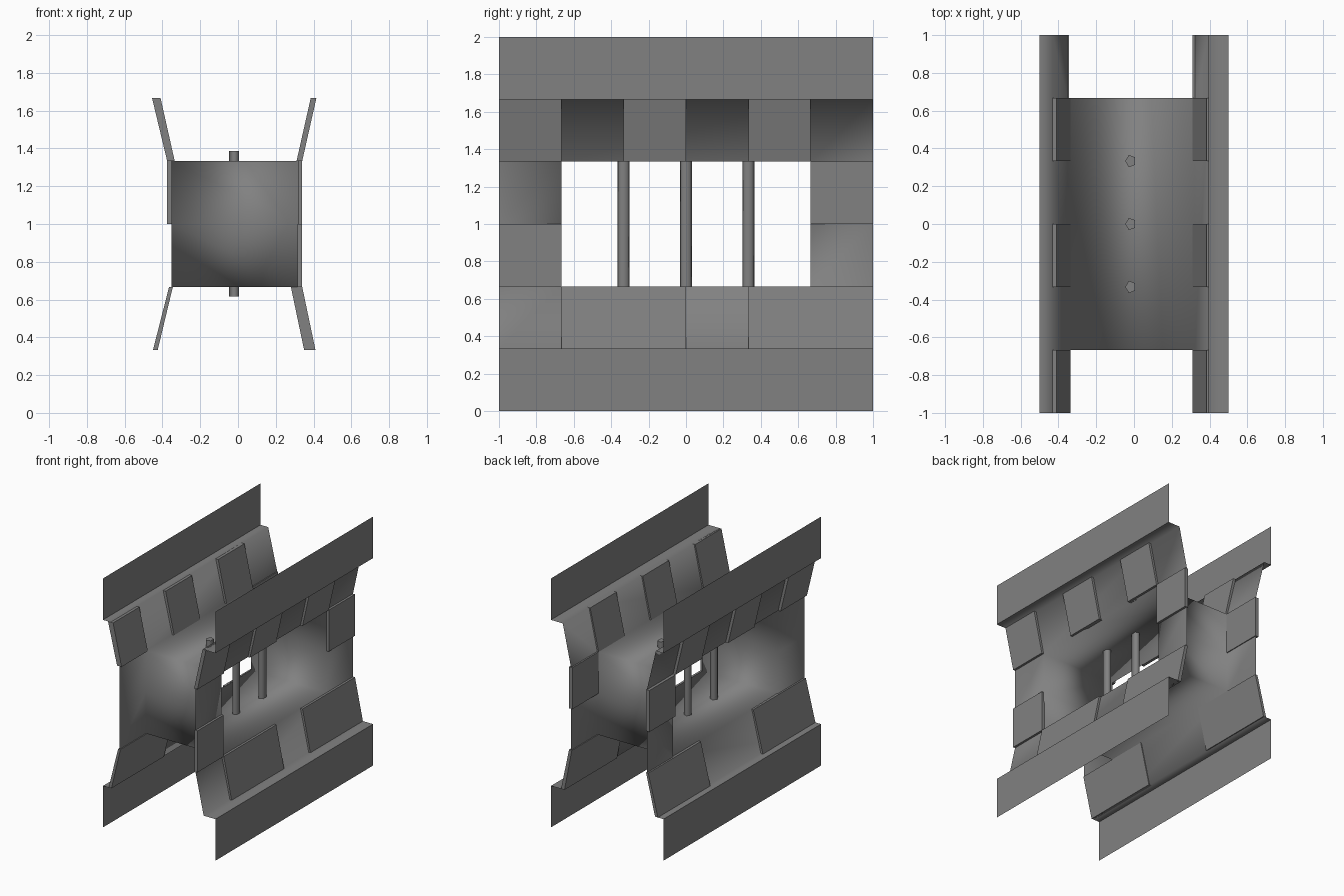
import bpy, bmesh

if "Cube" in bpy.data.objects:
    bpy.data.objects.remove(bpy.data.objects["Cube"])

T = 1 / 3  # grid step of the stone pattern

# Dark grey for all parts
grey = bpy.data.materials.new("dark_grey")
grey.diffuse_color = (.22, .22, .22, 1)
grey.use_nodes = True
grey.node_tree.nodes["Principled BSDF"].inputs["Base Color"].default_value = grey.diffuse_color


def finish(name, bm, smooth=False):
    bmesh.ops.recalc_face_normals(bm, faces=bm.faces)
    for f in bm.faces:
        f.smooth = smooth
    me = bpy.data.meshes.new(name)
    bm.to_mesh(me)
    bm.free()
    me.materials.append(grey)
    ob = bpy.data.objects.new(name, me)
    bpy.context.collection.objects.link(ob)
    return ob


def sheet(bm, profile, ys):
    # sweep an (x, z) profile along y
    rows = [[bm.verts.new((x, y, z)) for y in ys] for x, z in profile]
    for a, b in zip(rows, rows[1:]):
        for i in range(len(ys) - 1):
            bm.faces.new((a[i], a[i + 1], b[i + 1], b[i]))


# Both wall faces with ledges, joined by the window tunnel
bm = bmesh.new()
for x_mid, x_out, x_edge in ((-.352, -.432, -.5), (.322, .395, .5)):
    profile = [(x_edge, T), (x_out, T), (x_mid, 2*T), (x_mid, 1),
               (x_mid, 4*T), (x_out, 5*T), (x_edge, 5*T)]
    sheet(bm, profile, (-1, -2*T, 2*T, 1))
hole = [f for f in bm.faces if abs(f.calc_center_median().y) < .1
        and abs(f.calc_center_median().z - 1) < .3]
bmesh.ops.delete(bm, geom=hole, context='FACES')
rim = [e for e in bm.edges if e.is_boundary and all(
    abs(v.co.y) < .7 and .6 < v.co.z < 1.4 for v in e.verts)]
bmesh.ops.bridge_loops(bm, edges=rim)
finish("window_wall", bm, True)

# Flat wall strips above and below the window
for side, x in (("left", -.5), ("right", .5)):
    for level, z in (("lower", 0), ("upper", 5*T)):
        bm = bmesh.new()
        sheet(bm, [(x, z), (x, z + T)], (-1, 1))
        finish(f"{side}_{level}_strip", bm)


# Surround stones: slabs standing slightly proud of the wall face
def stone(name, y0, y1, z0, z1, low, high):
    bm = bmesh.new()
    pts = [(low[0], z0), (low[1], z0), (high[1], z1), (high[0], z1)]
    a, b = [[bm.verts.new((x, y, z)) for x, z in pts] for y in (y0, y1)]
    bm.faces.new(a)
    bm.faces.new(b[::-1])
    for i in range(4):
        j = (i + 1) % 4
        bm.faces.new((a[i], b[i], b[j], a[j]))
    finish(name, bm)


for y0 in (-1, -T, T):
    stone("left_top_stone", y0, y0 + T, 4*T, 5*T, (-.375, -.335), (-.455, -.41))
    stone("right_top_stone", y0, y0 + T, 4*T, 5*T, (.34, .31), (.415, .385))
for y0 in (-1, T):
    stone("left_bottom_stone", y0, y0 + 2*T, T, 2*T, (-.45, -.425), (-.365, -.345))
for y0 in (-2*T, T):
    inner = (.35, .28) if y0 < 0 else (.38, .315)
    stone("right_bottom_stone", y0, y0 + 2*T, T, 2*T, (.41, inner[0]), (.34, inner[1]))
stone("left_side_stone", 2*T, 1, 1, 4*T, (-.375, -.345), (-.375, -.345))
stone("right_side_stone", 2*T, 1, 1, 4*T, (.34, .31), (.34, .31))
stone("right_side_stone", -1, -2*T, 2*T, 1, (.34, .315), (.34, .315))

# Window bars
for y in (-T, 0, T):
    bpy.ops.mesh.primitive_cylinder_add(vertices=5, radius=.034, depth=.77,
                                        location=(-.018, y, 1.002), rotation=(0, 0, 1.57))
    bar = bpy.context.object
    bar.name = "window_bar"
    bar.scale = (1, .85, 1)
    bar.data.materials.append(grey)
    bpy.ops.object.shade_smooth_by_angle(angle=1.3)
